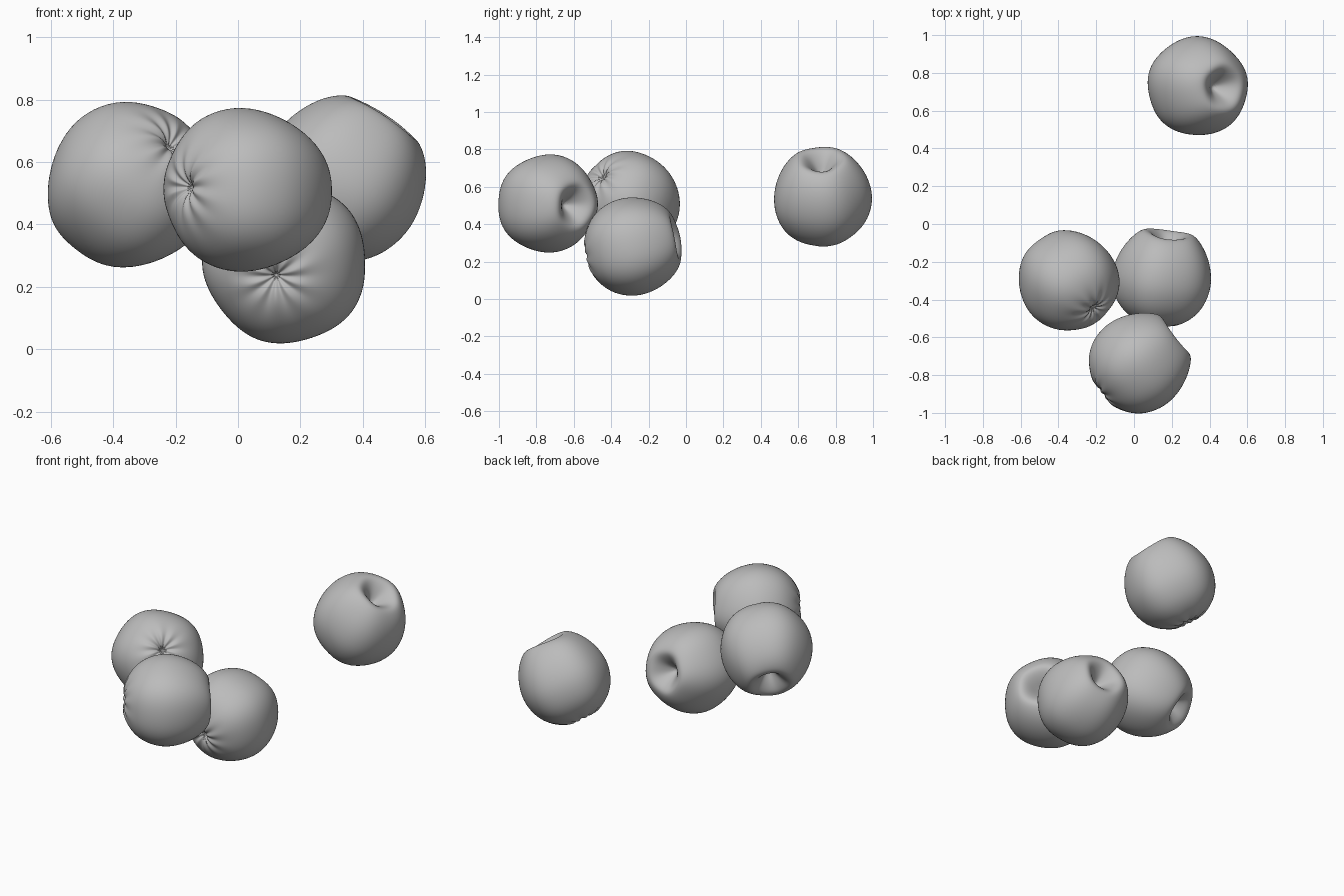
import bpy
import bmesh
from math import cos, sin, pi, exp
from mathutils import Vector, Quaternion

if "Cube" in bpy.data.objects:
    bpy.data.objects.remove(bpy.data.objects["Cube"], do_unlink=True)

SEGMENTS = 40
# Radius and height, from the stem hollow over the shoulder to the blossom end
PROFILE = [(0.02, 0.14), (0.045, 0.175), (0.08, 0.215), (0.115, 0.236),
           (0.15, 0.224), (0.2, 0.175), (0.245, 0.095), (0.267, 0.0),
           (0.258, -0.08), (0.228, -0.155), (0.175, -0.212), (0.115, -0.246),
           (0.07, -0.256), (0.035, -0.25), (0.012, -0.23)]

skin = bpy.data.materials.new("plain grey")
skin.use_nodes = True
GREY = (0.5, 0.5, 0.5, 1)
skin.diffuse_color = GREY
skin.node_tree.nodes["Principled BSDF"].inputs["Base Color"].default_value = GREY


def apple_mesh():
    """Lathe the profile, with five soft lobes and puckers at the blossom end."""
    bm = bmesh.new()
    rings = []
    for r, h in PROFILE:
        ring = []
        for i in range(SEGMENTS):
            a = 2 * pi * i / SEGMENTS
            lobe = 1 + 0.018 * cos(5 * a) + 0.008 * sin(2 * a)
            pucker = 0.0
            if h < -0.2:
                pucker = 0.007 * cos(10 * a) * exp(-((r - 0.07) / 0.05) ** 2)
            wave = 0.006 * cos(2 * a) if h > 0.2 else 0.0
            ring.append(bm.verts.new((r * lobe * cos(a), r * lobe * sin(a),
                                      h + pucker + wave)))
        rings.append(ring)
    for upper, lower in zip(rings, rings[1:]):
        for i in range(SEGMENTS):
            j = (i + 1) % SEGMENTS
            bm.faces.new((upper[i], lower[i], lower[j], upper[j]))
    # Close both ends with fans
    for ring, z in ((rings[0], 0.13), (rings[-1], -0.222)):
        tip = bm.verts.new((0, 0, z))
        for i in range(SEGMENTS):
            bm.faces.new((ring[i], ring[(i + 1) % SEGMENTS], tip))
    bmesh.ops.recalc_face_normals(bm, faces=bm.faces)
    for f in bm.faces:
        f.smooth = True
    mesh = bpy.data.meshes.new("apple")
    bm.to_mesh(mesh)
    bm.free()
    mesh.materials.append(skin)
    return mesh


mesh = apple_mesh()


def place_apple(name, centre, stem, roll=0.0):
    """Point the stem hollow along a direction and centre the apple's bounds."""
    turn = Vector(stem).to_track_quat('Z', 'Y') @ Quaternion((0, 0, 1), roll)
    points = [turn @ v.co for v in mesh.vertices]
    middle = Vector([(min(p[k] for p in points) + max(p[k] for p in points)) / 2
                     for k in range(3)])
    ob = bpy.data.objects.new(name, mesh)
    bpy.context.collection.objects.link(ob)
    ob.rotation_mode = 'QUATERNION'
    ob.rotation_quaternion = turn
    ob.location = Vector(centre) - middle
    sub = ob.modifiers.new("smooth", 'SUBSURF')
    sub.levels = sub.render_levels = 2


place_apple("right_apple", (-0.342, -0.298, 0.528), (-0.56, 0.62, -0.54))
place_apple("bottom_apple", (0.147, -0.285, 0.28), (0.13, 0.97, 0.2))
place_apple("front_apple", (0.031, -0.737, 0.51), (0.79, 0.6, -0.04))
place_apple("back_apple", (0.337, 0.733, 0.547), (0.55, -0.02, 0.83))
